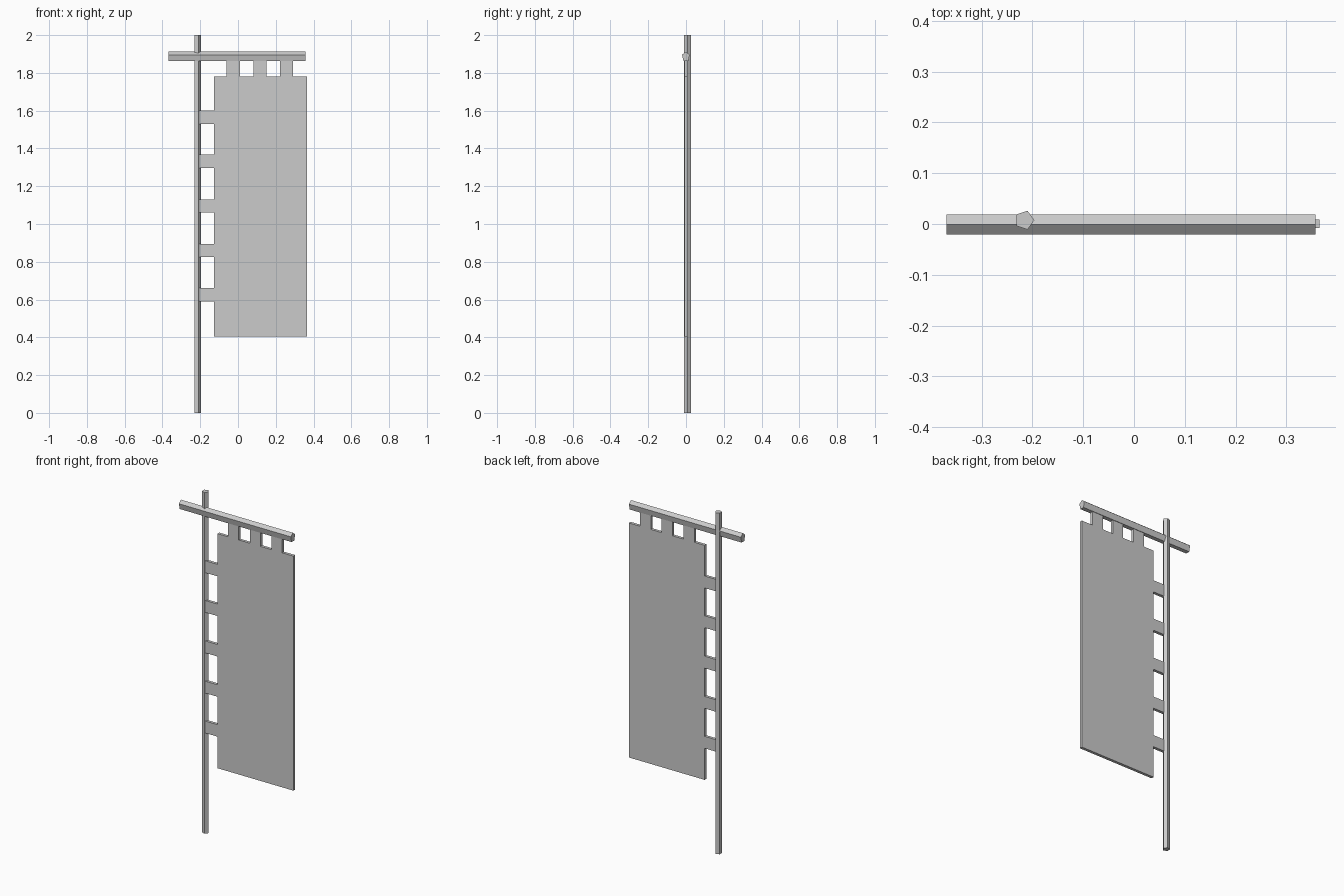
import bpy, bmesh
from math import sin, cos, pi
from mathutils import Vector

if "Cube" in bpy.data.objects:
    bpy.data.objects.remove(bpy.data.objects["Cube"])


def prism(name, outline, extrude):
    """Extrude a closed outline of 3D points along a vector."""
    bm = bmesh.new()
    face = bm.faces.new([bm.verts.new(p) for p in outline])
    out = bmesh.ops.extrude_face_region(bm, geom=[face])
    moved = [v for v in out["geom"] if isinstance(v, bmesh.types.BMVert)]
    bmesh.ops.translate(bm, verts=moved, vec=Vector(extrude))
    bmesh.ops.recalc_face_normals(bm, faces=bm.faces)
    mesh = bpy.data.meshes.new(name)
    bm.to_mesh(mesh)
    bm.free()
    obj = bpy.data.objects.new(name, mesh)
    bpy.context.collection.objects.link(obj)
    return obj


# Upright five-sided pole
R = 0.0194
prism("pole", [(-0.2155 + R * cos(2 * pi * i / 5), 0.0075 + R * sin(2 * pi * i / 5), 0)
               for i in range(5)], (0, 0, 2))

# Five-sided crossbar, ridge on top
bar = [(-0.001, 1.912), (0.019, 1.896), (0.012, 1.862), (-0.013, 1.862), (-0.021, 1.896)]
prism("crossbar", [(-0.369, y, z) for y, z in bar], (0.726, 0, 0))

# Banner cloth with loops along the pole side and the top, as one outline
left, right, bottom, top = -0.127, 0.365, 0.405, 1.78
pts = [(right, bottom), (left, bottom)]
for z in (0.59, 0.824, 1.06, 1.297, 1.53):
    pts += [(left, z), (-0.208, z), (-0.208, z + 0.07), (left, z + 0.07)]
pts.append((left, top))
for x in (-0.06, 0.082, 0.222):
    pts += [(x, top), (x, 1.875), (x + 0.07, 1.875), (x + 0.07, top)]
pts.append((right, top))
prism("banner", [(x, -0.008, z) for x, z in pts], (0, 0.017, 0))
